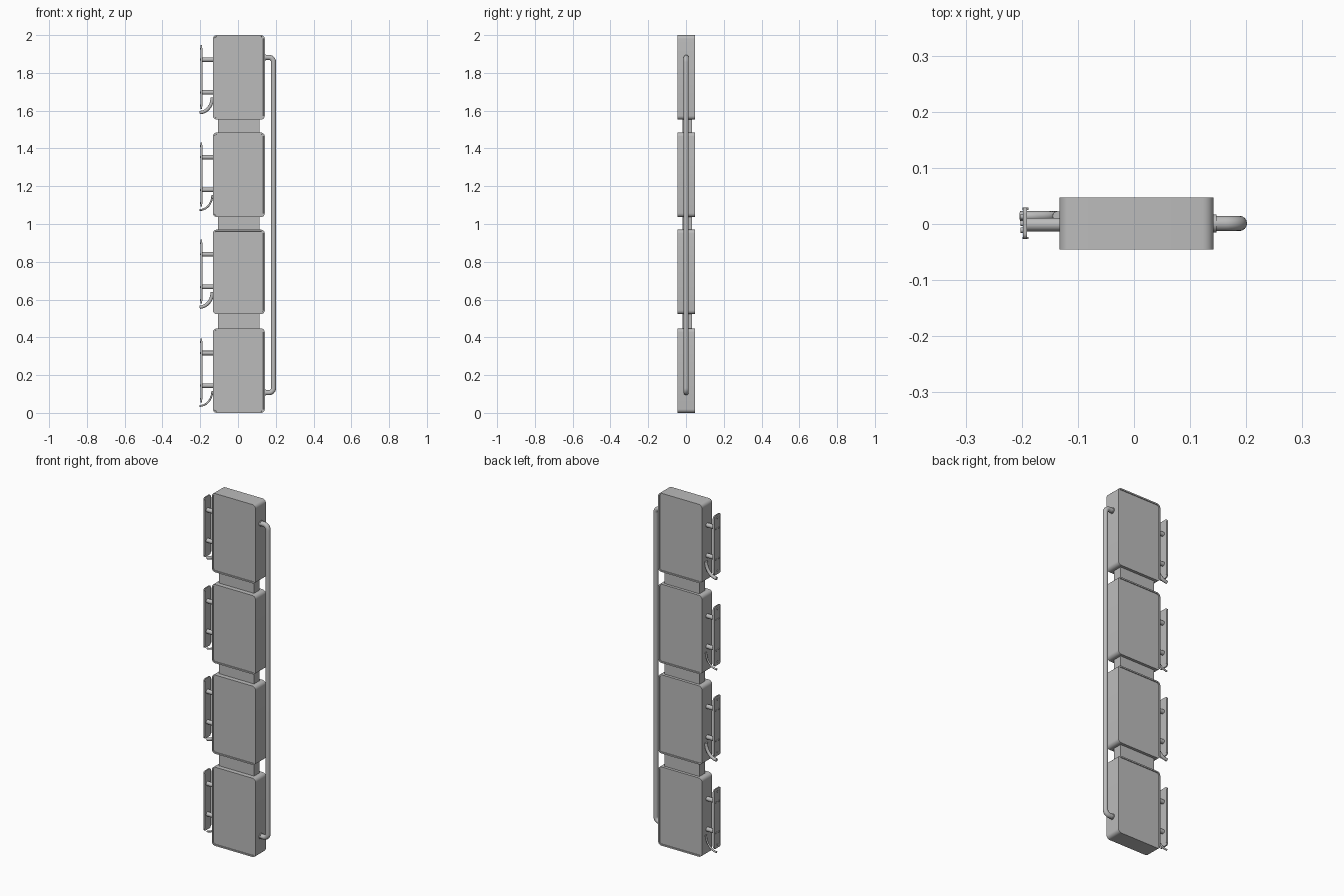
import bpy, bmesh, math
from mathutils import Vector

if "Cube" in bpy.data.objects:
    bpy.data.objects.remove(bpy.data.objects["Cube"], do_unlink=True)

GREY = (0.5, 0.5, 0.5, 1)
grey = bpy.data.materials.new("plain_grey")
grey.use_nodes = True
grey.diffuse_color = GREY
grey.node_tree.nodes["Principled BSDF"].inputs["Base Color"].default_value = GREY


def finish(name, bm, loc=(0, 0, 0), smooth=True):
    bmesh.ops.recalc_face_normals(bm, faces=bm.faces)
    mesh = bpy.data.meshes.new(name)
    bm.to_mesh(mesh)
    bm.free()
    ob = bpy.data.objects.new(name, mesh)
    ob.location = loc
    bpy.context.collection.objects.link(ob)
    mesh.materials.append(grey)
    bpy.ops.object.select_all(action='DESELECT')
    ob.select_set(True)
    bpy.context.view_layer.objects.active = ob
    if smooth:
        bpy.ops.object.shade_smooth_by_angle(angle=math.radians(35))
    return ob


def block(size, round_axis=None, radius=0.02):
    """Box, with the four edges along one axis rounded."""
    bm = bmesh.new()
    bmesh.ops.create_cube(bm, size=1)
    bmesh.ops.scale(bm, vec=size, verts=bm.verts)
    if round_axis is not None:
        edges = [e for e in bm.edges
                 if abs((e.verts[0].co - e.verts[1].co)[round_axis]) > 1e-5]
        bmesh.ops.bevel(bm, geom=edges, offset=radius, segments=5,
                        profile=0.5, affect='EDGES')
    return bm


def cabinet(name, loc, size):
    """Rounded box with a thin rim around its front and back panels."""
    bm = block(size, 1)
    bm.normal_update()
    for face in [f for f in bm.faces if abs(f.normal.y) > 0.9]:
        bmesh.ops.inset_individual(bm, faces=[face], thickness=0.008)
        bmesh.ops.inset_individual(bm, faces=[face], thickness=0.0005, depth=-0.004)
    return finish(name, bm, loc)


def cylinder_x(name, x0, x1, y, z, radius, sides=20):
    bm = bmesh.new()
    bmesh.ops.create_cone(bm, cap_ends=True, segments=sides, radius1=radius,
                          radius2=radius, depth=x1 - x0)
    for v in bm.verts:
        v.co = Vector((v.co.z, v.co.x, v.co.y))
    return finish(name, bm, ((x0 + x1) / 2, y, z))


def tube(name, path, radius, y):
    """Round tube along a path of (x, z) points."""
    bm = bmesh.new()
    pts = [Vector((x, y, z)) for x, z in path]
    sides, rings = 16, []
    for i, p in enumerate(pts):
        d = (pts[min(i + 1, len(pts) - 1)] - pts[max(i - 1, 0)]).normalized()
        side = Vector((0, 1, 0))
        up = d.cross(side)
        angles = [2 * math.pi * k / sides for k in range(sides)]
        rings.append([bm.verts.new(p + radius * (side * math.cos(a) + up * math.sin(a)))
                      for a in angles])
    for a, b in zip(rings, rings[1:]):
        for k in range(sides):
            n = (k + 1) % sides
            bm.faces.new((a[k], a[n], b[n], b[k]))
    bm.faces.new(rings[0])
    bm.faces.new(rings[-1])
    return finish(name, bm)


def arc(cx, cz, rx, rz, start, end, steps=10):
    angles = [math.radians(start + (end - start) * i / steps) for i in range(steps + 1)]
    return [(cx + rx * math.cos(a), cz + rz * math.sin(a)) for a in angles]


# Four stacked cabinets with their side plates, from the top down
for i, top in enumerate((2.0, 1.484, 0.97, 0.447)):
    n = i + 1
    cabinet(f"cabinet_{n}", (0.0045, 0.001, top - 0.2235), (0.275, 0.092, 0.447))
    if i < 3:
        finish(f"connector_{n}", block((0.22, 0.05, 0.09)),
               (0.004, 0.006, top - 0.482), smooth=False)

    # Side plate with raised long edges
    plate_z = top - 0.222
    finish(f"side_plate_{n}", block((0.007, 0.056, 0.338), 0, 0.01),
           (-0.1945, 0.001, plate_z))
    for side in (-1, 1):
        finish(f"plate_edge_{n}", block((0.011, 0.004, 0.31)),
               (-0.1935, 0.001 + side * 0.026, plate_z), smooth=False)

    # Standoff rods and plate bolts
    for z in (top - 0.13, top - 0.303):
        cylinder_x(f"standoff_{n}", -0.192, -0.13, -0.001, z, 0.012)
        for side in (-1, 1):
            cylinder_x(f"bolt_{n}", -0.202, -0.196, 0.001 + side * 0.012, z, 0.005, 12)
    for z in (plate_z - 0.15, plate_z + 0.15):
        cylinder_x(f"end_bolt_{n}", -0.202, -0.196, 0.001, z, 0.005, 12)

    # Bent cable, thick and thin in turn
    radius = 0.009 if i % 2 == 0 else 0.005
    path = arc(-0.203, top - 0.33, 0.067, 0.08, 0, -90)
    tube(f"cable_{n}", path, radius, 0.014)

# Long handrail on the other side, with end flanges
low, high, reach, bend = 0.107, 1.882, 0.188, 0.025
rail = ([(0.135, high)] + arc(reach - bend, high - bend, bend, bend, 90, 0)
        + arc(reach - bend, low + bend, bend, bend, 0, -90) + [(0.135, low)])
tube("handrail", rail, 0.0135, 0.001)
for z in (low, high):
    cylinder_x("rail_flange", 0.14, 0.147, 0.001, z, 0.016)
